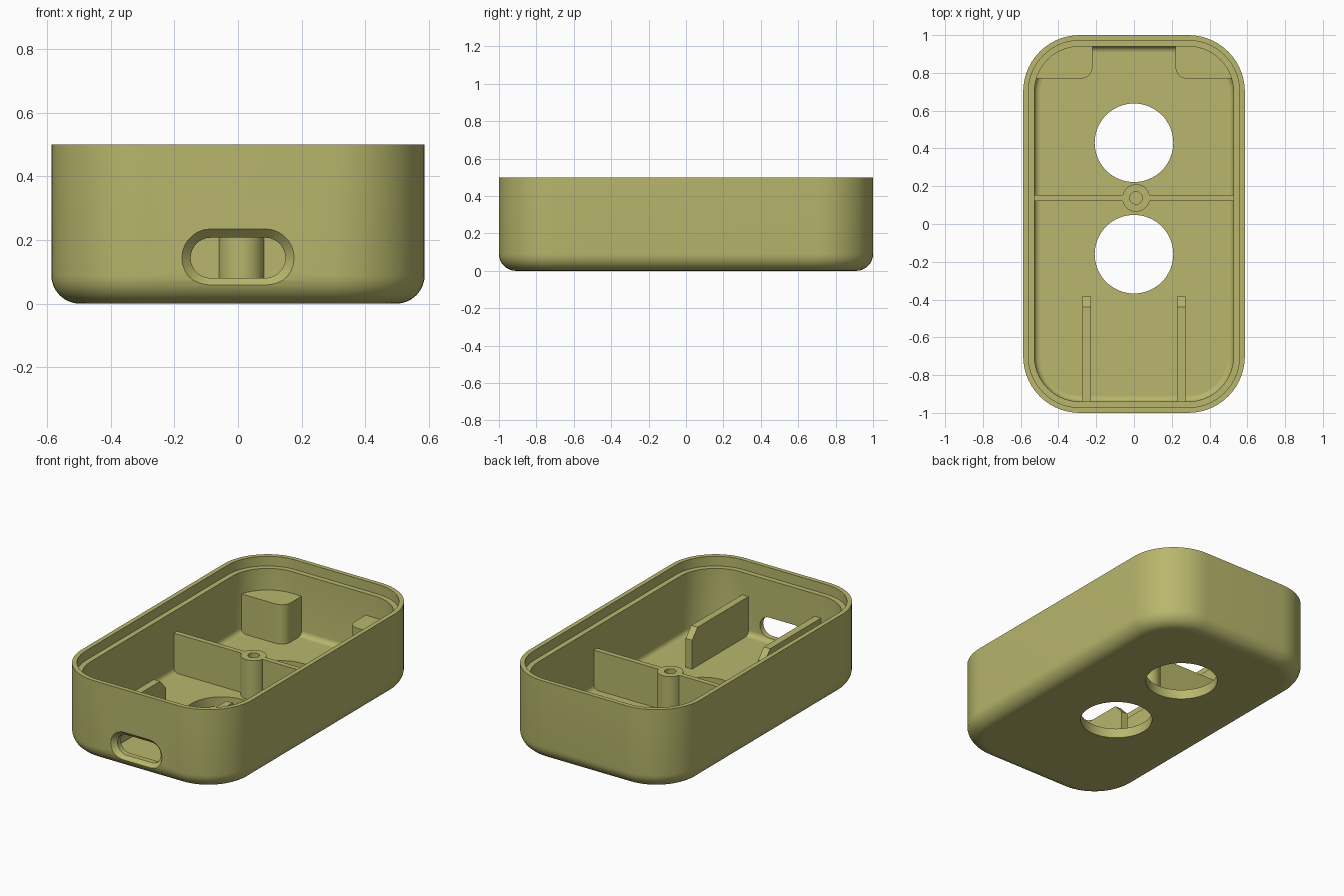
import bpy, bmesh, math

if "Cube" in bpy.data.objects:
    bpy.data.objects.remove(bpy.data.objects["Cube"])

HX, HY, R, H = 0.587, 1.0, 0.3, 0.5     # outer half sizes, corner radius, height
WALL, FLOOR, INNER_TOP = 0.06, 0.06, 0.305

olive = bpy.data.materials.new("olive plastic")
olive.diffuse_color = (0.48, 0.47, 0.15, 1)
olive.use_nodes = True
olive.node_tree.nodes["Principled BSDF"].inputs["Base Color"].default_value = olive.diffuse_color


def arc(cx, cy, r, a0, a1, n):
    return [(cx + r * math.cos(math.radians(a0 + (a1 - a0) * i / n)),
             cy + r * math.sin(math.radians(a0 + (a1 - a0) * i / n))) for i in range(n + 1)]


def rounded_rect(inset, n=14):
    cx, cy, pts = HX - R, HY - R, []
    for sx, sy, a in ((1, 1, 0), (-1, 1, 90), (-1, -1, 180), (1, -1, 270)):
        pts += arc(sx * cx, sy * cy, R - inset, a, a + 90, n)
    return pts


def loft(name, rings):
    """Bridge equal-length rings of 3D points and cap both ends."""
    bm = bmesh.new()
    loops = [[bm.verts.new(p) for p in ring] for ring in rings]
    n = len(loops[0])
    for a, b in zip(loops, loops[1:]):
        for i in range(n):
            j = (i + 1) % n
            bm.faces.new((a[i], a[j], b[j], b[i]))
    bm.faces.new(loops[0][::-1])
    bm.faces.new(loops[-1])
    bmesh.ops.recalc_face_normals(bm, faces=bm.faces)
    me = bpy.data.meshes.new(name)
    bm.to_mesh(me)
    bm.free()
    me.materials.append(olive)
    ob = bpy.data.objects.new(name, me)
    bpy.context.collection.objects.link(ob)
    return ob


def prism(name, pts, z0, z1):
    return loft(name, [[(x, y, z) for x, y in pts] for z in (z0, z1)])


def box(name, x0, x1, y0, y1, z0, z1):
    return prism(name, [(x0, y0), (x1, y0), (x1, y1), (x0, y1)], z0, z1)


def smooth(ob):
    bpy.ops.object.select_all(action='DESELECT')
    ob.select_set(True)
    bpy.context.view_layer.objects.active = ob
    bpy.ops.object.shade_smooth_by_angle(angle=math.radians(30))
    for p in ob.data.polygons:          # level faces stay flat
        if abs(p.normal.z) > 0.999:
            p.use_smooth = False


# Tray: outer fillet, wall, stepped rim, inner wall, inner fillet, floor
FO, FI, LIP, STEP = 0.09, 0.03, 0.028, 0.06
section = [(FO - FO * math.sin(t), FO - FO * math.cos(t))
           for t in (math.pi / 2 * i / 8 for i in range(9))]
section += [(0, H), (LIP, H), (LIP, H - STEP), (WALL, H - STEP)]
section += [(WALL + FI - FI * math.cos(t), FLOOR + FI - FI * math.sin(t))
            for t in (math.pi / 2 * i / 5 for i in range(6))]
tray = loft("tray", [[(x, y, z) for x, y in rounded_rect(d)] for d, z in section])

# Cutters: two round floor openings and a flared port slot
cutters = [prism("floor_opening_cutter", arc(0, y, 0.208, 0, 354.375, 63), -0.1, 0.15)
           for y in (0.43, -0.16)]


def slot(y, r, half=0.0855, zc=0.144):
    pts = arc(half, zc, r, -90, 90, 14) + arc(-half, zc, r, 90, 270, 14)
    return [(x, y, z) for x, z in pts]


cutters.append(loft("port_cutter", [slot(-1.01, 0.101), slot(-1.0, 0.091),
                                    slot(-0.972, 0.0635), slot(-0.9, 0.0635)]))
for c in cutters:
    c.hide_render = True
    m = tray.modifiers.new("cut", 'BOOLEAN')
    m.operation, m.solver, m.object = 'DIFFERENCE', 'EXACT', c
bpy.context.view_layer.update()
cut_mesh = bpy.data.meshes.new_from_object(
    tray.evaluated_get(bpy.context.evaluated_depsgraph_get()))
tray.modifiers.clear()
tray.data = cut_mesh
for c in cutters:
    bpy.data.objects.remove(c)
smooth(tray)

# Screw boss with a blind hole
BX, BY = 0.011, 0.138
boss = loft("screw_boss", [[(x, y, z) for x, y in arc(BX, BY, r, 0, 348.75, 31)]
                           for r, z in ((0.073, FLOOR - 0.02), (0.073, INNER_TOP),
                                        (0.033, INNER_TOP), (0.033, FLOOR + 0.02))])
smooth(boss)

# Divider on either side of the boss
for name, x0, x1 in (("divider_left", -0.55, BX - 0.06), ("divider_right", BX + 0.06, 0.55)):
    box(name, x0, x1, BY - 0.016, BY + 0.016, FLOOR - 0.02, INNER_TOP)

for side, s in (("left", -1), ("right", 1)):
    # Rear corner block following the rounded wall
    end = math.degrees(math.asin(0.07 / 0.26))
    pts = arc(HX - R, HY - R, 0.26, end, 90, 14) + [(0.22, 0.96)]
    pts += arc(0.28, 0.83, 0.06, 180, 270, 8)
    smooth(prism("corner_block_" + side, [(s * x, y) for x, y in pts],
                 FLOOR - 0.02, INNER_TOP))
    # Front guide rail with a chamfered free end
    prof = [(-0.96, FLOOR - 0.02), (-0.385, FLOOR - 0.02), (-0.385, 0.24),
            (-0.44, 0.3), (-0.96, 0.3)]
    loft("guide_rail_" + side, [[(s * 0.25 + dx, y, z) for y, z in prof]
                                for dx in (-0.022, 0.022)])
